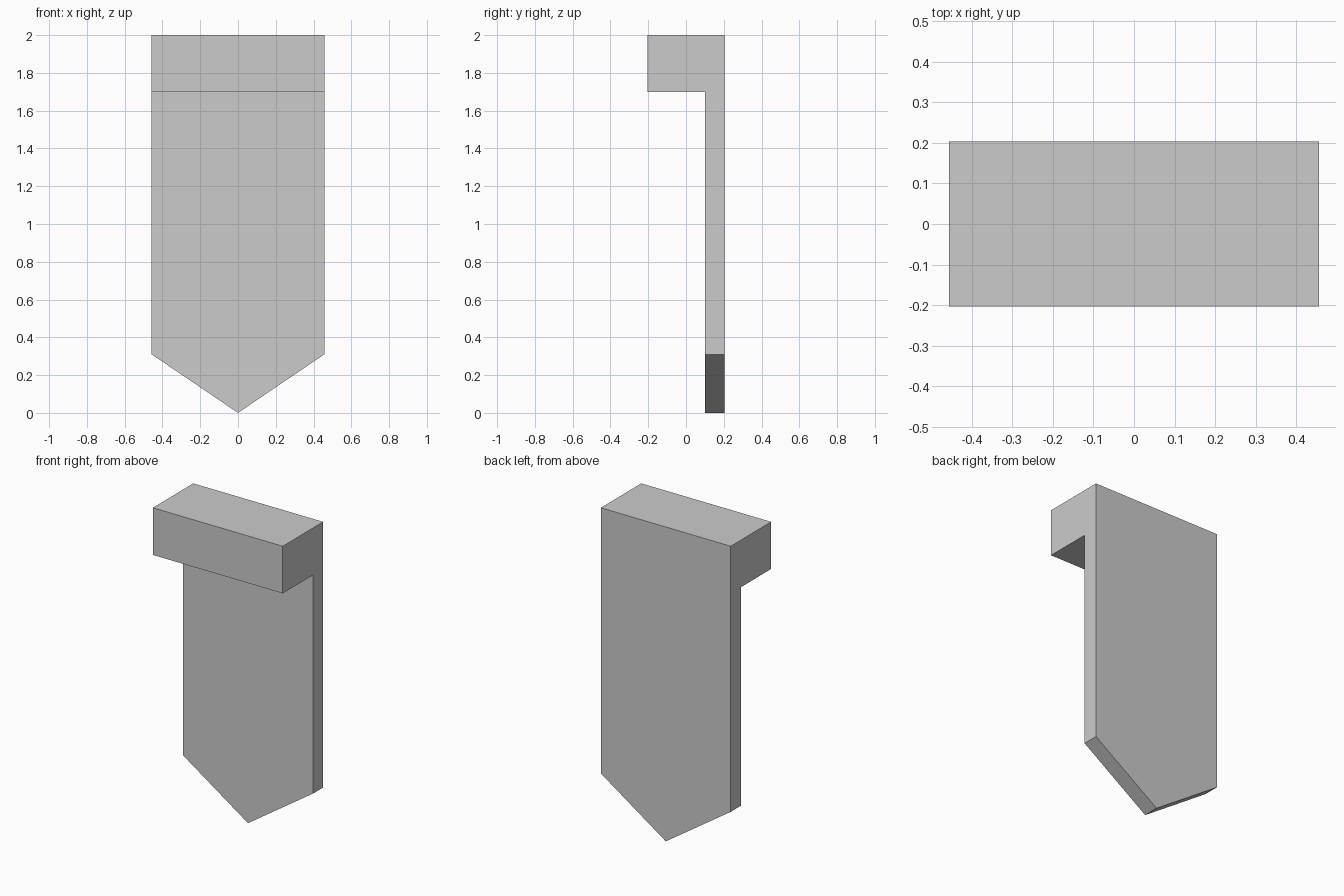
import bpy, bmesh, math

if "Cube" in bpy.data.objects:
    bpy.data.objects.remove(bpy.data.objects["Cube"])

HALF_W, BACK, FRONT, LIP = 0.457, 0.203, 0.10, -0.203
SHOULDER, LEDGE, TOP = 0.31, 1.70, 2.0

grey = bpy.data.materials.new("light_grey")
grey.diffuse_color = (0.6, 0.6, 0.6, 1)
grey.use_nodes = True
grey.node_tree.nodes["Principled BSDF"].inputs["Base Color"].default_value = grey.diffuse_color

bm = bmesh.new()


def extrude_forward(faces, distance):
    """Extrude faces along -y and return the new front faces."""
    out = bmesh.ops.extrude_face_region(bm, geom=faces)["geom"]
    bmesh.ops.translate(bm, vec=(0, -distance, 0),
                        verts=[g for g in out if isinstance(g, bmesh.types.BMVert)])
    return [g for g in out if isinstance(g, bmesh.types.BMFace)]


# Pointed panel outline, split at the ledge height
left, right, tip, ledge_l, ledge_r, top_l, top_r = [
    bm.verts.new((x, BACK, z)) for x, z in (
        (-HALF_W, SHOULDER), (HALF_W, SHOULDER), (0, 0),
        (-HALF_W, LEDGE), (HALF_W, LEDGE), (-HALF_W, TOP), (HALF_W, TOP))]
lower = bm.faces.new((tip, right, ledge_r, ledge_l, left))
upper = bm.faces.new((ledge_l, ledge_r, top_r, top_l))

# Panel thickness, then the overhanging block at the top
fronts = extrude_forward([lower, upper], BACK - FRONT)
block = [f for f in fronts if f.calc_center_median().z > LEDGE]
extrude_forward(block, FRONT - LIP)

# Merge coplanar faces into clean flat sides
bmesh.ops.recalc_face_normals(bm, faces=bm.faces)
bmesh.ops.dissolve_limit(bm, angle_limit=math.radians(1),
                         verts=bm.verts, edges=bm.edges)
bmesh.ops.recalc_face_normals(bm, faces=bm.faces)

mesh = bpy.data.meshes.new("pointed_panel")
bm.to_mesh(mesh)
bm.free()
mesh.materials.append(grey)
panel = bpy.data.objects.new("pointed_panel", mesh)
bpy.context.collection.objects.link(panel)
